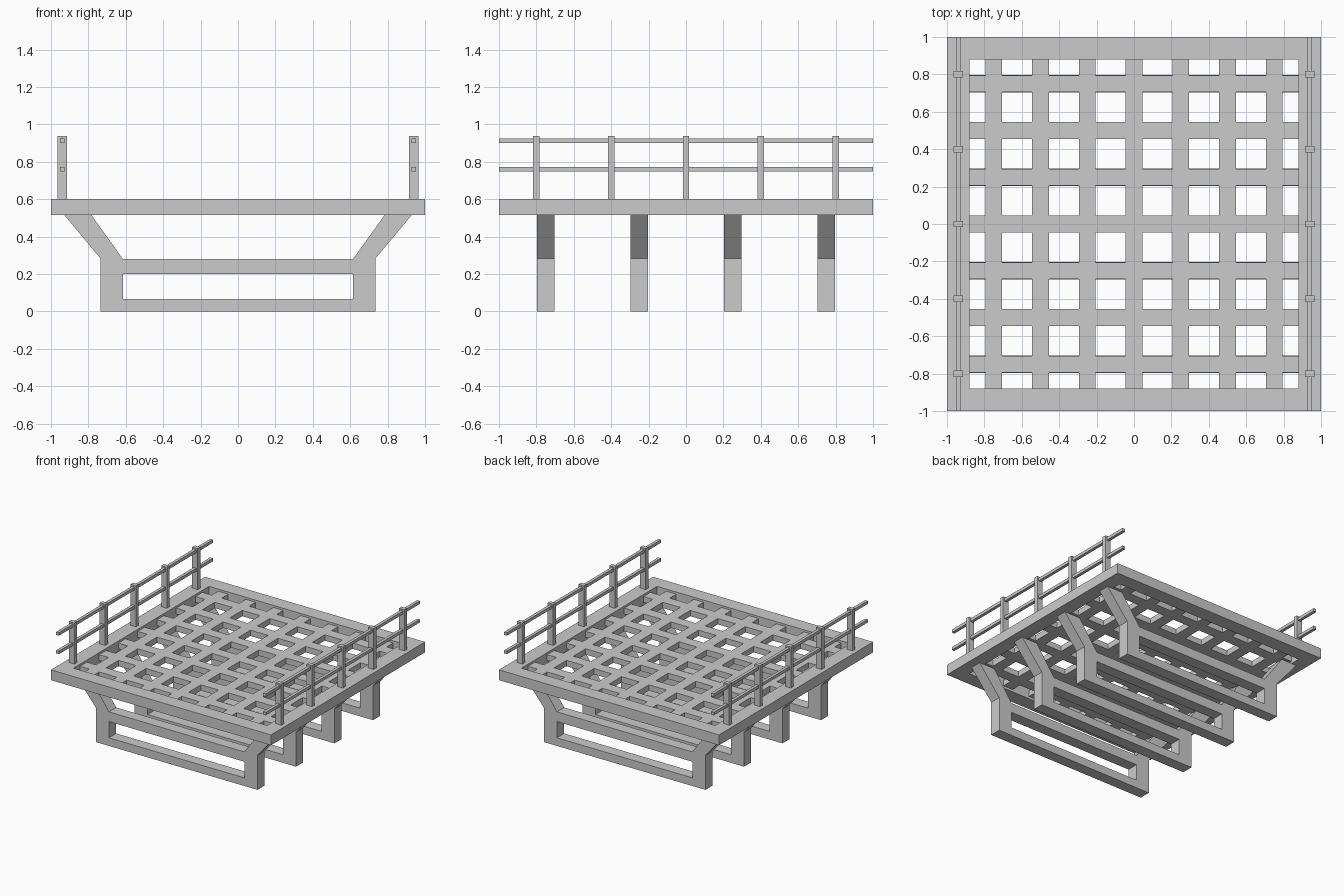
import bpy
from math import radians

if "Cube" in bpy.data.objects:
    bpy.data.objects.remove(bpy.data.objects["Cube"])


def rect(x0, y0, x1, y1):
    return [(x0, y0), (x1, y0), (x1, y1), (x0, y1)]


def plate(name, loops, depth, loc, upright=False):
    """Extrude a flat outline (first loop) with holes (other loops) about its mid-plane."""
    cu = bpy.data.curves.new(name + "_outline", 'CURVE')
    cu.dimensions = '2D'
    cu.fill_mode = 'BOTH'
    cu.extrude = depth / 2
    for pts in loops:
        sp = cu.splines.new('POLY')
        sp.points.add(len(pts) - 1)
        for p, (x, y) in zip(sp.points, pts):
            p.co = (x, y, 0, 1)
        sp.use_cyclic_u = True
    tmp = bpy.data.objects.new(name + "_outline", cu)
    bpy.context.collection.objects.link(tmp)
    bpy.context.view_layer.update()
    me = bpy.data.meshes.new_from_object(
        tmp.evaluated_get(bpy.context.evaluated_depsgraph_get()))
    bpy.data.objects.remove(tmp)
    for f in me.polygons:
        f.use_smooth = False
    ob = bpy.data.objects.new(name, me)
    bpy.context.collection.objects.link(ob)
    ob.location = loc
    if upright:
        ob.rotation_euler.x = radians(90)
    return ob


def box(name, loc, size):
    bpy.ops.mesh.primitive_cube_add(size=1, location=loc)
    ob = bpy.context.object
    ob.name = name
    ob.scale = size
    return ob


# Deck frame
plate("deck_frame", [rect(-1, -1, 1, 1), rect(-0.88, -0.88, 0.88, 0.88)],
      0.085, (0, 0, 0.5575))

# Deck grid: seven bars each way, leaving square openings
bars = [0.25 * i for i in range(-3, 4)]
starts = [-0.88] + [b + 0.045 for b in bars]
ends = [b - 0.045 for b in bars] + [0.88]
gaps = list(zip(starts, ends))
holes = [rect(x0, y0, x1, y1) for x0, x1 in gaps for y0, y1 in gaps]
plate("deck_grid", [rect(-0.89, -0.89, 0.89, 0.89)] + holes,
      0.048, (0, 0, 0.559))

# Support trestles under the deck, with flared arms and a slot
half = [(0.735, 0), (0.735, 0.283), (0.93, 0.517), (0.785, 0.517), (0.615, 0.28)]
outline = half + [(-x, z) for x, z in reversed(half)]
slot = rect(-0.615, 0.067, 0.615, 0.2)
for i, y in enumerate((-0.75, -0.25, 0.25, 0.75)):
    plate(f"support_trestle_{i}", [outline, slot], 0.094, (0, y, 0), upright=True)

# Railings on both sides
for side, s in (("left", -1), ("right", 1)):
    for i in range(5):
        box(f"{side}_rail_post_{i}", (s * 0.94, -0.8 + 0.4 * i, 0.767),
            (0.05, 0.034, 0.34))
    for label, z in (("lower", 0.76), ("upper", 0.912)):
        box(f"{side}_{label}_rail", (s * 0.94, 0, z), (0.025, 2, 0.025))
